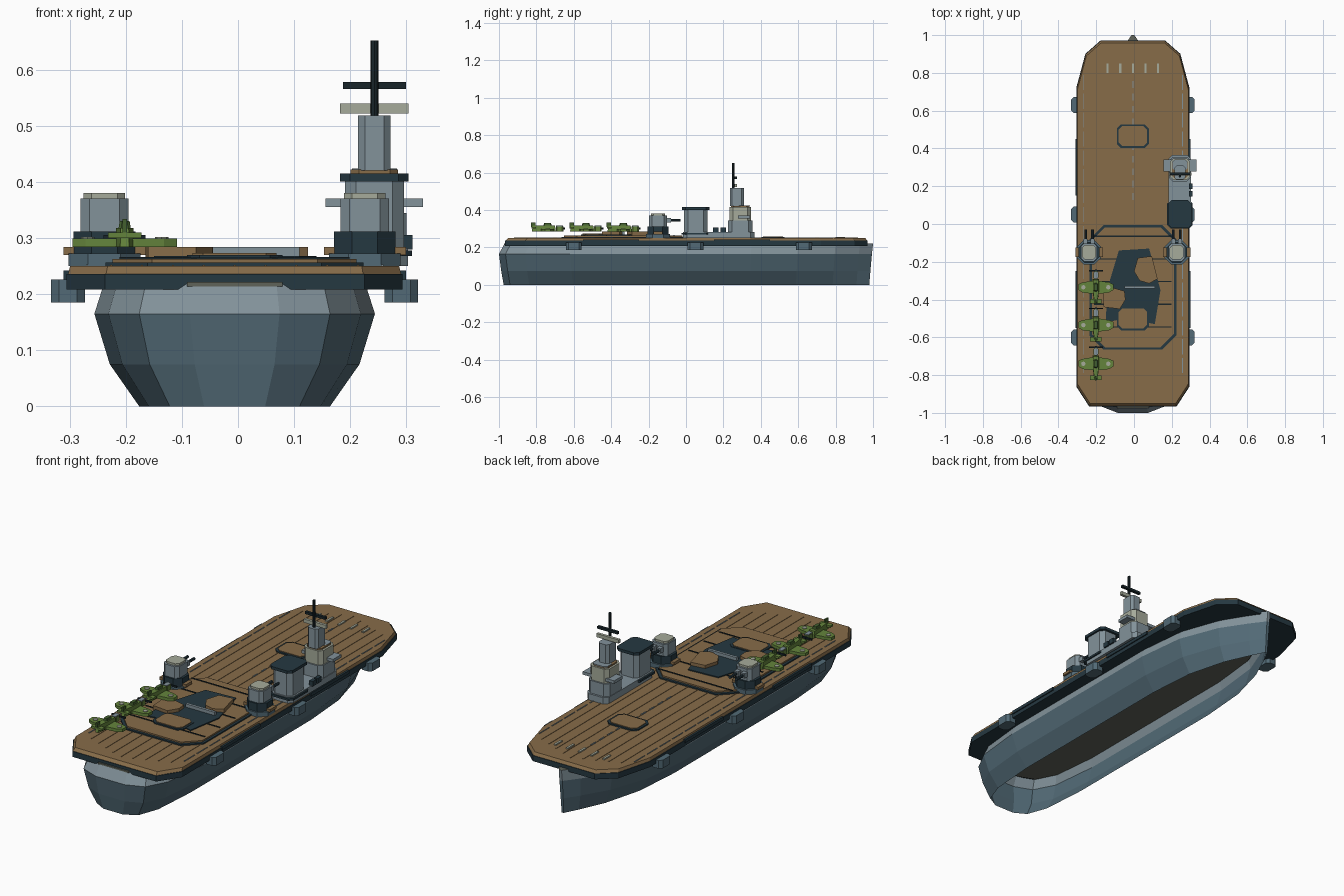
import bpy, bmesh, math
from mathutils import Vector

cube = bpy.data.objects.get("Cube")
if cube:
    bpy.data.objects.remove(cube, do_unlink=True)


def material(name, code):
    rgb = [int(code[i:i + 2], 16) / 255 for i in (0, 2, 4)]
    lin = [c / 12.92 if c < .04 else ((c + .055) / 1.055) ** 2.4 for c in rgb]
    m = bpy.data.materials.new(name)
    m.use_nodes = True
    m.diffuse_color = (*lin, 1)
    m.node_tree.nodes["Principled BSDF"].inputs["Base Color"].default_value = (*lin, 1)
    return m


HULL = material("blue grey hull", "526a76")
OLIVE = material("olive grey inner deck", "60645a")
DARK = material("dark slate", "253841")
WOOD = material("deck wood", "876c49")
GREY = material("light grey", "82929a")
PALE = material("pale stone", "a6ab9b")
BLACK = material("mast black", "18252a")
GREEN = material("plane green", "64843c")
DEEP = material("deep green", "43602f")

CX = -.006          # ship centreline
DECK = .25          # flight deck height


def finish(name, bm, *mats):
    bmesh.ops.recalc_face_normals(bm, faces=bm.faces)
    me = bpy.data.meshes.new(name)
    bm.to_mesh(me)
    bm.free()
    for m in mats:
        me.materials.append(m)
    ob = bpy.data.objects.new(name, me)
    bpy.context.collection.objects.link(ob)
    return ob


def loft(name, rings, *mats, bottom=True):
    bm = bmesh.new()
    rows = [[bm.verts.new(p) for p in r] for r in rings]
    n = len(rows[0])
    for a, b in zip(rows, rows[1:]):
        for i in range(n):
            bm.faces.new((a[i], a[(i + 1) % n], b[(i + 1) % n], b[i]))
    if bottom:
        bm.faces.new(rows[0])
    bm.faces.new(rows[-1])
    return finish(name, bm, *mats)


def prism(name, pts, z0, z1, mat, taper=1):
    mx = sum(p[0] for p in pts) / len(pts)
    my = sum(p[1] for p in pts) / len(pts)
    top = [(mx + (x - mx) * taper, my + (y - my) * taper, z1) for x, y in pts]
    return loft(name, [[(x, y, z0) for x, y in pts], top], mat)


def octagon(cx, cy, w, d, c):
    w, d = w / 2, d / 2
    corner = [(w, d - c), (w - c, d), (c - w, d), (-w, d - c),
              (-w, c - d), (c - w, -d), (w - c, -d), (w, c - d)]
    return [(cx + x, cy + y) for x, y in corner]


def block(name, cx, cy, w, d, z0, z1, mat, c=.015, taper=1):
    return prism(name, octagon(cx, cy, w, d, c), z0, z1, mat, taper)


def box(name, cx, cy, w, d, z0, z1, mat):
    pts = [(cx + sx * w / 2, cy + sy * d / 2)
           for sx, sy in ((1, 1), (-1, 1), (-1, -1), (1, -1))]
    return prism(name, pts, z0, z1, mat)


def tube(name, a, b, r, mat, sides=8):
    a, b = Vector(a), Vector(b)
    bpy.ops.mesh.primitive_cylinder_add(vertices=sides, radius=r,
                                        depth=(b - a).length, location=(a + b) / 2)
    ob = bpy.context.object
    ob.rotation_euler = (b - a).to_track_quat('Z', 'Y').to_euler()
    ob.name = name
    ob.data.materials.append(mat)


# Hull: open-bottomed shell of mirrored stations stacked in four levels
stations = [(-1, .08), (-.965, .17), (-.86, .225), (-.62, .25), (.35, .25),
            (.6, .222), (.8, .145), (.93, .06), (1, .008)]


def hull_ring(z, wide, bow, stern):
    right = [(CX + w * wide, y * (bow if y > 0 else stern), z) for y, w in stations]
    return right + [(2 * CX - x, y, z) for x, y, z in reversed(right)]


levels = [(0, .68, .98, .975), (.075, .89, .986, .988), (.165, 1, .994, 1), (.22, .93, 1, .97)]
hull = loft("hull", [hull_ring(*v) for v in levels], HULL, GREY, OLIVE, bottom=False)
for f in hull.data.polygons:
    f.material_index = 2 if abs(f.normal.z) > .95 else int(f.center.z > .165)
inner = [(x, y) for x, y, z in hull_ring(0, .935, .99, .965)]
prism("inner_deck", inner, .203, .2075, OLIVE)
box("stern_strip", CX, -.964, .17, .02, .214, .222, OLIVE)

# Flight deck: dark girder layer and planked top
half = [(.23, -.965), (.298, -.86), (.298, .72), (.25, .9), (.17, .97)]


def outline(s):
    return ([(CX + x * s, y * (1 - (1 - s) * .3)) for x, y in half]
            + [(CX - x * s, y * (1 - (1 - s) * .3)) for x, y in reversed(half)])


prism("deck_girder", outline(1.005), .208, .236, DARK)
prism("flight_deck", outline(.996), .236, DECK, WOOD, .988)
for i in range(-4, 5):
    reach = .92 - .022 * abs(i)
    box("plank_ridge", CX + i * .055, 0, .004, reach * 2, DECK, DECK + .002, WOOD)

# Deck markings
for i in range(-2, 3):
    box("bow_mark", CX + i * .067, .825, .011, .052, DECK, DECK + .006, PALE)
for i in range(10):
    box("centre_dash", CX, .145 + i * .066, .006, .036, DECK, DECK + .004, GREY)
for s in (-1, 1):
    for i in range(16):
        box("edge_dash", CX + s * .263, -.75 + i * .1, .004, .08, DECK, DECK + .003, GREY)

# Side sponsons and edge rails
for s in (-1, 1):
    for y in (-.6, .05, .63):
        block("sponson", CX + s * .297, y, .06, .085, .185, .226, HULL, .014)
    for y in (-.4, .3):
        box("edge_rail", CX + s * .299, y, .012, .3, .226, .242, DARK)

# Raised after platform
block("platform_rim", CX, -.335, .46, .66, DECK, .256, DARK, .075)
block("platform_top", CX, -.335, .435, .635, .255, .263, WOOD, .07)
for i in range(5):
    box("arrestor_wire", CX, -.065 - i * .12, .41, .006, .262, .266, BLACK)
patch = [(-.08, -.14), (.08, -.13), (.14, -.35), (.11, -.53), (-.04, -.5), (-.15, -.52), (-.14, -.34)]
prism("dark_patch", patch, .262, .268, DARK)

# Lifts and raised wooden covers
for y, z in ((.465, DECK), (-.5, .264)):
    block("lift_rim", CX, y, .17, .125, z, z + .006, DARK, .022)
    block("lift_top", CX, y, .15, .106, z + .004, z + .009, WOOD, .019)
prism("fore_cover", [(.02, -.18), (.095, -.17), (.125, -.29), (.08, -.315), (.03, -.3), (.0, -.25)],
      .262, .284, WOOD)
prism("side_cover", [(-.165, -.36), (-.12, -.335), (-.05, -.355), (-.045, -.4), (-.075, -.45), (-.16, -.44)],
      .262, .284, WOOD)
box("cross_beam", .03, -.335, .16, .014, .266, .284, GREY)

# Twin gun turrets
for s in (-1, 1):
    x, y = CX + s * .232, -.15
    block("turret_base", x, y, .128, .128, DECK, .272, HULL, .035)
    box("turret_step", x, y, .146, .05, .27, .284, WOOD)
    block("turret_pedestal", x, y, .11, .112, .272, .312, DARK, .032)
    block("turret_house", x, y, .086, .095, .308, .37, GREY, .016)
    block("turret_cap", x, y, .074, .075, .37, .38, PALE, .014)
    for k in (-1, 1):
        box("gun_mantlet", x + k * .018, y + .055, .022, .03, .333, .357, GREY)
        tube("gun_barrel", (x + k * .018, y + .04, .345), (x + k * .018, -.03, .345), .007, DARK)

# Island base and funnel
IX = .243
block("island_base", IX, .175, .12, .38, DECK, .282, GREY, .02)
block("funnel_flange", IX, .052, .135, .15, .268, .278, DARK, .018)
block("funnel", IX, .052, .105, .125, .27, .402, GREY, .02)
block("funnel_cap", IX, .052, .122, .148, .401, .415, DARK, .018)

# Bridge tower and mast
block("bridge_lower", IX, .29, .115, .13, .28, .345, GREY, .02)
block("bridge_upper", IX, .29, .105, .115, .345, .415, PALE, .018)
block("bridge_floor", IX, .29, .085, .098, .415, .422, WOOD, .015)
block("bridge_roof", IX, .312, .08, .058, .42, .424, GREY, .012)
block("tower", IX, .272, .058, .075, .42, .518, GREY, .012)
box("bridge_wing", IX, .31, .174, .065, .355, .37, GREY)
box("aerial_plate", IX, .265, .122, .014, .522, .54, PALE)
tube("mast", (IX, .253, .5), (IX, .253, .652), .007, BLACK)
box("mast_yard", IX, .266, .112, .014, .566, .578, BLACK)
box("yard_bracket", IX, .26, .012, .02, .567, .577, BLACK)
for y in (.16, .2):
    box("island_locker", IX + .058, y, .02, .03, .28, .305, DARK)


# Parked aircraft, noses toward the bow
def aircraft(x, y):
    tail = [(x + a, y - .085) for a in (-.008, .008)]
    prism("fuselage", tail + [(x + .017, y - .02), (x + .017, y + .045),
                              (x - .017, y + .045), (x - .017, y - .02)], .284, .318, GREEN, .9)
    wing = [(.02, -.034), (.07, -.028), (.093, -.014), (.093, .016), (.07, .026), (.02, .034)]
    prism("wing", [(x + a, y + b) for a, b in wing]
          + [(x - a, y + b) for a, b in reversed(wing)], .284, .299, GREEN)
    block("canopy", x, y, .022, .045, .317, .33, DEEP, .005, .8)
    block("cowling", x, y + .064, .026, .04, .286, .312, GREEN, .007)
    box("cowling_top", x, y + .064, .022, .036, .311, .316, GREY)
    box("propeller", x, y + .088, .075, .007, .297, .305, BLACK)
    box("spinner", x, y + .086, .01, .014, .296, .306, BLACK)
    box("tailplane", x, y - .075, .06, .024, .3, .31, GREEN)
    box("tail_fin", x, y - .077, .008, .024, .31, .334, DEEP)
    for s in (-1, 1):
        tube("wing_roundel", (x + s * .066, y, .298), (x + s * .066, y, .302), .012, PALE)


for y in (-.335, -.535, -.74):
    aircraft(-.202, y)
